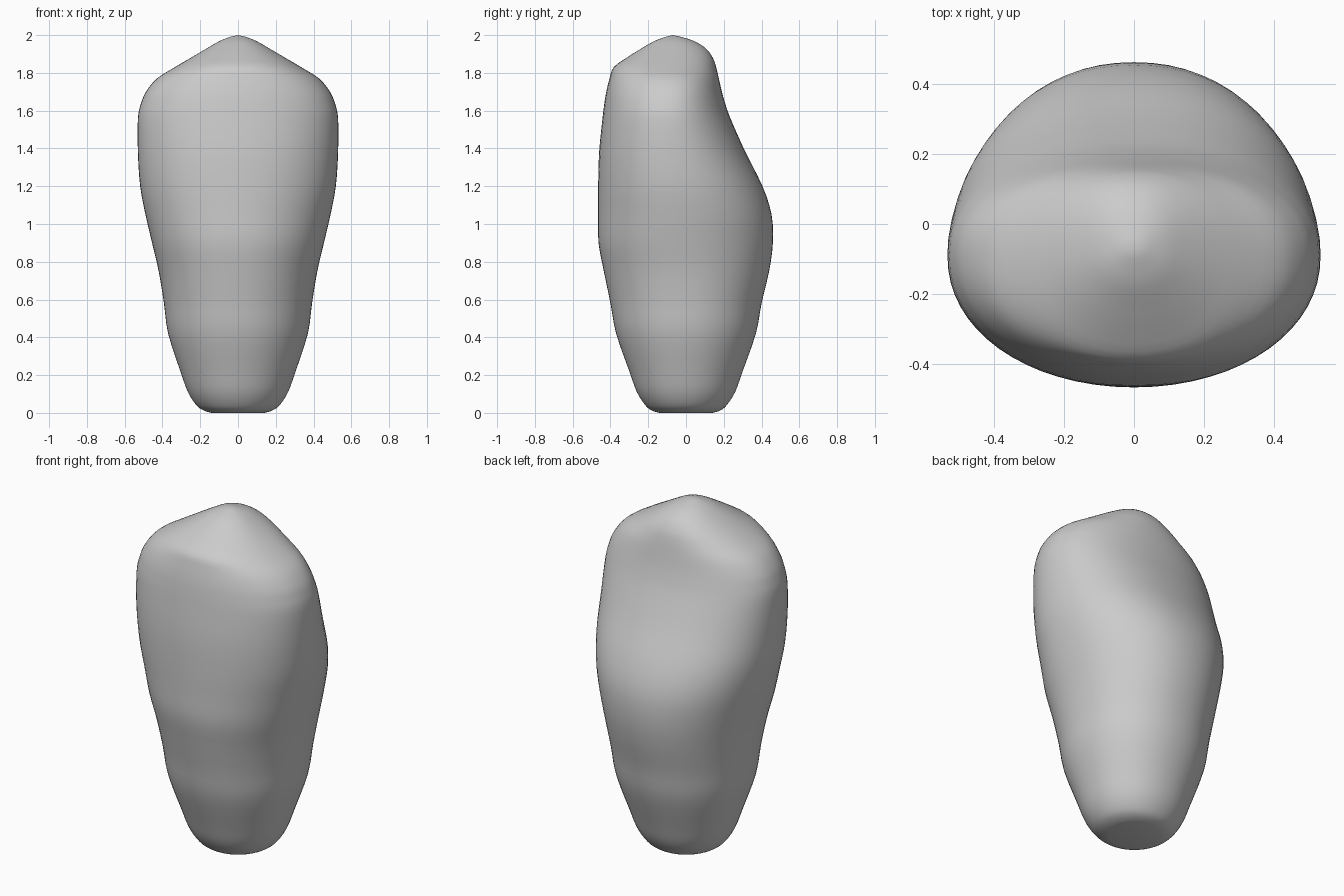
import bpy, bmesh, math

if "Cube" in bpy.data.objects:
    bpy.data.objects.remove(bpy.data.objects["Cube"])

# Horizontal sections: height, half width, front y, back y, y of widest point
ROWS = [
    (0.00, 0.14, -0.14, 0.14, 0.00),
    (0.012, 0.18, -0.18, 0.18, 0.00),
    (0.04, 0.22, -0.215, 0.215, 0.00),
    (0.11, 0.265, -0.26, 0.26, 0.00),
    (0.22, 0.305, -0.30, 0.30, 0.00),
    (0.42, 0.37, -0.37, 0.37, 0.00),
    (0.58, 0.392, -0.40, 0.40, 0.00),
    (0.75, 0.42, -0.435, 0.44, -0.01),
    (0.90, 0.455, -0.463, 0.46, -0.03),
    (1.05, 0.49, -0.465, 0.453, -0.04),
    (1.20, 0.518, -0.465, 0.405, -0.06),
    (1.38, 0.53, -0.46, 0.315, -0.08),
    (1.56, 0.53, -0.442, 0.235, -0.09),
    (1.64, 0.513, -0.432, 0.207, -0.09),
    (1.70, 0.487, -0.422, 0.19, -0.09),
    (1.77, 0.43, -0.405, 0.174, -0.09),
    (1.83, 0.335, -0.383, 0.16, -0.09),
    (1.88, 0.25, -0.315, 0.142, -0.08),
    (1.93, 0.165, -0.235, 0.105, -0.075),
    (1.97, 0.095, -0.165, 0.04, -0.07),
    (1.993, 0.035, -0.10, -0.035, -0.07),
]
SEGMENTS, STEPS = 64, 3


def blend(a, b, c, d, t):
    return 0.5 * (2 * b + (c - a) * t + (2 * a - 5 * b + 4 * c - d) * t * t
                  + (3 * b - a - 3 * c + d) * t ** 3)


def smooth_rows(rows):
    out = []
    last = len(rows) - 1
    for i in range(last):
        quad = [rows[max(0, min(last, i + k))] for k in (-1, 0, 1, 2)]
        for s in range(STEPS):
            out.append([blend(*v, s / STEPS) for v in zip(*quad)])
    return out + [list(rows[-1])]


def signed_power(v, p):
    return math.copysign(abs(v) ** p, v)


# Body: smooth loft through the sections
bm = bmesh.new()
rings = []
for z, w, front, back, mid in smooth_rows(ROWS):
    p = 2 / (2.05 + 0.12 * min(1, z / 1.5))
    ring = []
    for k in range(SEGMENTS):
        a = 2 * math.pi * k / SEGMENTS
        sx, sy = signed_power(math.cos(a), p), signed_power(math.sin(a), p)
        depth = back - mid if sy > 0 else mid - front
        ring.append(bm.verts.new((w * sx, mid + depth * sy, max(z, 0))))
    rings.append(ring)
for lo, hi in zip(rings, rings[1:]):
    for k in range(SEGMENTS):
        n = (k + 1) % SEGMENTS
        bm.faces.new((lo[k], lo[n], hi[n], hi[k]))

# Flat foot and rounded peak
bm.faces.new(rings[0][::-1])
peak = bm.verts.new((0, -0.07, 2.0))
for k in range(SEGMENTS):
    bm.faces.new((rings[-1][k], rings[-1][(k + 1) % SEGMENTS], peak))

bmesh.ops.recalc_face_normals(bm, faces=bm.faces)
mesh = bpy.data.meshes.new("stone_body")
bm.to_mesh(mesh)
bm.free()
for poly in mesh.polygons:
    poly.use_smooth = True
body = bpy.data.objects.new("stone_body", mesh)
bpy.context.collection.objects.link(body)
